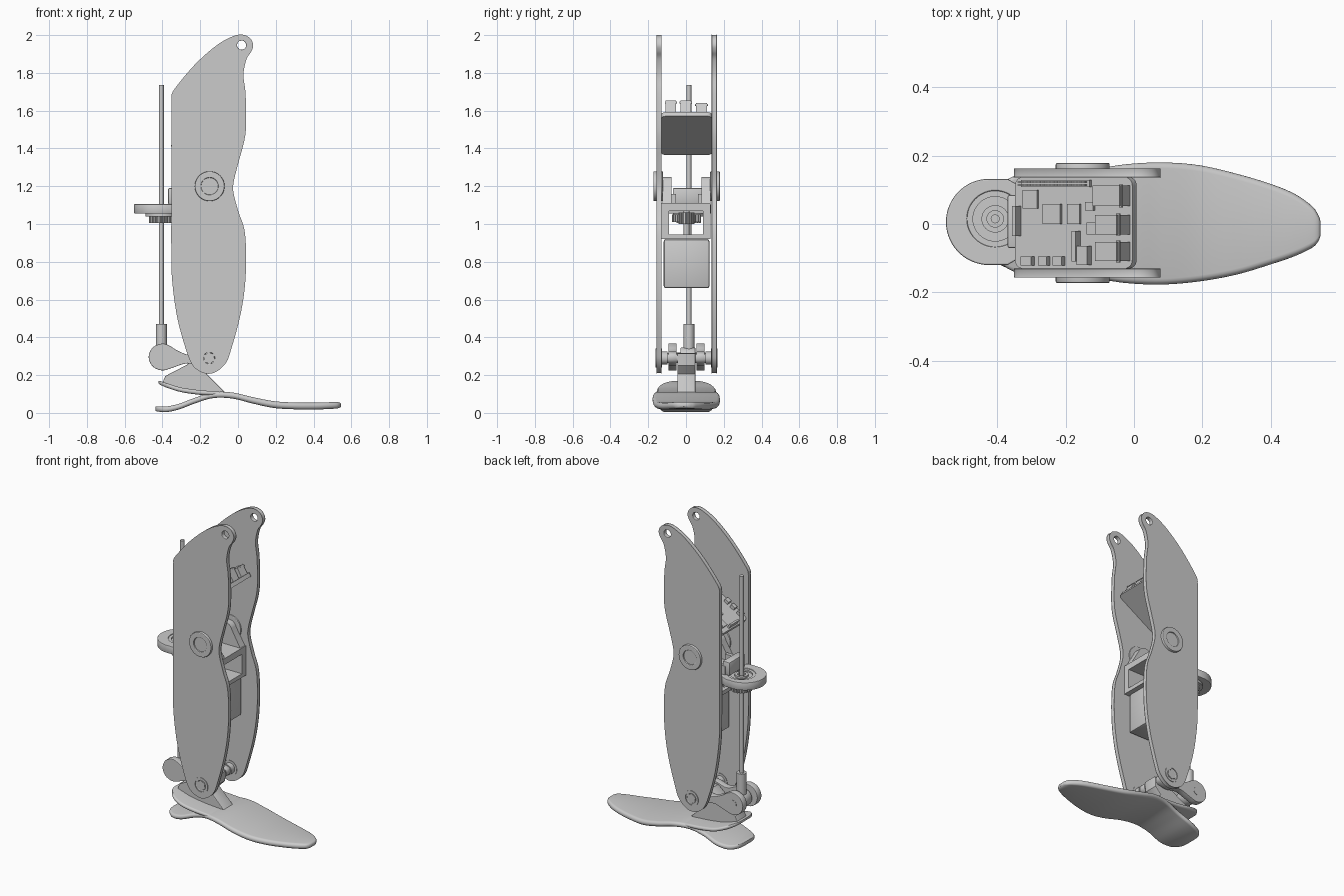
import bpy, bmesh
from math import pi, sin, cos, radians
from mathutils import Matrix, Vector

if "Cube" in bpy.data.objects:
    bpy.data.objects.remove(bpy.data.objects["Cube"])

C = 0.003          # y centre of the shin frame
RY = 0.015         # y of the lead screw


def circle(x, y, r, n=48):
    return [(x + r * cos(2 * pi * i / n), y + r * sin(2 * pi * i / n)) for i in range(n)]


def gear_loop(x, y, r, teeth):
    pts = []
    for i in range(teeth):
        for f, k in ((0, .86), (.25, .86), (.4, 1), (.75, 1)):
            a = 2 * pi * (i + f) / teeth
            pts.append((x + r * k * cos(a), y + r * k * sin(a)))
    return pts


def spline(pts, sub=5, closed=True):
    """Catmull-Rom resampling of points of any dimension."""
    n, out = len(pts), []
    get = (lambda i: Vector(pts[i % n])) if closed else (lambda i: Vector(pts[max(0, min(n - 1, i))]))
    for i in range(n if closed else n - 1):
        a, b, c, d = get(i - 1), get(i), get(i + 1), get(i + 2)
        for k in range(sub):
            t = k / sub
            out.append(.5 * (2 * b + (c - a) * t + (2 * a - 5 * b + 4 * c - d) * t * t
                             + (3 * b - a - 3 * c + d) * t ** 3))
    if not closed:
        out.append(get(n - 1))
    return out


def prism(name, loops, a, b, axis='Y', bevel=0):
    """Extrude closed 2D loops (first is outline, rest are holes) from a to b."""
    cu = bpy.data.curves.new(name, 'CURVE')
    cu.dimensions, cu.fill_mode = '2D', 'BOTH'
    cu.extrude = abs(b - a) / 2 - bevel
    cu.bevel_depth, cu.offset, cu.bevel_resolution = bevel, -bevel, 1
    for loop in loops:
        s = cu.splines.new('POLY')
        s.points.add(len(loop) - 1)
        for p, q in zip(s.points, loop):
            p.co = (q[0], q[1], 0, 1)
        s.use_cyclic_u = True
    ob = bpy.data.objects.new(name, cu)
    bpy.context.collection.objects.link(ob)
    m = (a + b) / 2
    if axis == 'Y':
        ob.matrix_world = Matrix.Translation((0, m, 0)) @ Matrix.Rotation(pi / 2, 4, 'X')
    else:
        ob.matrix_world = Matrix.Translation((0, 0, m))
    bpy.ops.object.select_all(action='DESELECT')
    ob.select_set(True)
    bpy.context.view_layer.objects.active = ob
    bpy.ops.object.convert(target='MESH')
    return bpy.context.view_layer.objects.active


def box(name, x0, x1, y0, y1, z0, z1, bevel=0, tf=None):
    me = bpy.data.meshes.new(name)
    bm = bmesh.new()
    bmesh.ops.create_cube(bm, size=1)
    for v in bm.verts:
        v.co = ((x0 + x1) / 2 + v.co.x * (x1 - x0), (y0 + y1) / 2 + v.co.y * (y1 - y0),
                (z0 + z1) / 2 + v.co.z * (z1 - z0))
    if bevel:
        bmesh.ops.bevel(bm, geom=bm.edges[:], offset=bevel, segments=2, affect='EDGES', profile=.5)
    bm.to_mesh(me)
    bm.free()
    ob = bpy.data.objects.new(name, me)
    bpy.context.collection.objects.link(ob)
    if tf:
        ob.matrix_world = tf
    return ob


def blade(name, keys):
    """Loft rounded strip sections; keys are (x, z, thickness, y_min, y_max)."""
    bm, rings = bmesh.new(), []
    for x, z, t, y0, y1 in spline(keys, 6, False):
        e = min(t / 2, (y1 - y0) / 2)
        ring = []
        for c, a0 in ((y1 - e, -pi / 2), (y0 + e, pi / 2)):
            for k in range(9):
                a = a0 + pi * k / 8
                ring.append(bm.verts.new((x, c + e * cos(a), z + t / 2 * sin(a))))
        rings.append(ring)
    for r, s in zip(rings, rings[1:]):
        for i in range(len(r)):
            j = (i + 1) % len(r)
            bm.faces.new((r[i], r[j], s[j], s[i]))
    bm.faces.new(rings[0])
    bm.faces.new(rings[-1])
    bmesh.ops.recalc_face_normals(bm, faces=bm.faces[:])
    me = bpy.data.meshes.new(name)
    bm.to_mesh(me)
    bm.free()
    bpy.context.collection.objects.link(bpy.data.objects.new(name, me))


# Shin side plates, bearings, ankle hubs
outline = spline([(-.35, 1.67), (-.333, 1.714), (-.228, 1.84), (-.12, 1.937), (-.042, 1.984), (.015, 2.0),
                  (.058, 1.985), (.077, 1.95), (.068, 1.915), (.042, 1.873), (.026, 1.79), (.037, 1.69),
                  (.04, 1.53), (.03, 1.44), (0, 1.328), (-.026, 1.222), (-.026, 1.16), (0, 1.063),
                  (.032, .963), (.04, .815), (.032, .656), (.005, .497), (-.042, .328), (-.064, .27),
                  (-.106, .227), (-.153, .21), (-.2, .222), (-.238, .254), (-.27, .328), (-.317, .497),
                  (-.344, .683), (-.35, .84), (-.35, 1.2), (-.35, 1.63)])
for side, s in (('right', -1), ('left', 1)):
    def ys(a, b):
        return sorted((C + s * a, C + s * b))
    prism(side + '_shin_plate', [outline, circle(.019, 1.947, .024), circle(-.15, 1.2, .06),
                                 circle(-.153, .29, .03)], *ys(.133, .16), bevel=.003)
    prism(side + '_knee_bearing', [circle(-.15, 1.2, .079), circle(-.15, 1.2, .045)], *ys(.125, .176), bevel=.005)
    prism(side + '_knee_pin', [circle(-.15, 1.2, .046)], *ys(.08, .168))
    prism(side + '_ankle_ring', [circle(-.153, .29, .05), circle(-.153, .29, .04)], *ys(.13, .164))
    prism(side + '_ankle_cap', [gear_loop(-.153, .29, .032, 6)], *ys(.12, .163))
    # Lugs hanging the motor bracket from the knee
    lug = [(-.15 + .05 * cos(radians(a)), 1.2 + .05 * sin(radians(a))) for a in range(15, 170, 10)]
    prism(side + '_bracket_lug', [lug + [(-.26, 1.105), (-.04, 1.105)]], *ys(.08, .127))

# Motor bracket frame with a window, and motor
for n, y0, y1, z0, z1 in (('top', -.13, .13, 1.07, 1.11), ('bottom', -.13, .13, .92, .945),
                          ('right', -.13, -.09, .945, 1.07), ('left', .09, .13, .945, 1.07)):
    box('bracket_' + n, -.26, -.035, y0, y1, z0, z1)
box('motor', -.23, -.06, -.118, .124, .66, .92, .012)
box('bracket_back_rib', -.37, -.32, -.07, .085, 1.105, 1.19, .006)
for y in (-.065, .075):
    box('bracket_back_web', -.34, -.24, y - .012, y + .012, 1.08, 1.16)

# Gear train
prism('screw_gear', [gear_loop(-.406, RY, .065, 20)], 1.005, 1.05, 'Z')
prism('idler_gear', [gear_loop(-.268, .003, .077, 24)], 1.01, 1.05, 'Z')
prism('motor_gear', [gear_loop(-.153, .003, .042, 14)], 1.0, 1.06, 'Z')
prism('motor_shaft', [circle(-.153, .003, .015)], .91, 1.08, 'Z')

# Screw bearing holder
arc = [(-.424 + .126 * cos(radians(a)), .006 + .126 * sin(radians(a))) for a in range(90, 271, 6)]
holder = arc + [(-.37, -.12), (-.335, -.1), (-.24, -.095), (-.24, .107), (-.335, .112), (-.37, .132)]
prism('screw_holder', [holder, circle(-.406, RY, .082)], 1.055, 1.105, 'Z', .004)
prism('screw_bearing_outer', [circle(-.406, RY, .083), circle(-.406, RY, .065)], 1.04, 1.1, 'Z')
prism('screw_bearing_seal', [circle(-.406, RY, .066)], 1.045, 1.09, 'Z')
prism('screw_nut', [circle(-.406, RY, .04), circle(-.406, RY, .024)], 1.04, 1.102, 'Z')

# Lead screw and its rod end
prism('lead_screw', [circle(-.406, RY, .013, 24)], .4, 1.735, 'Z')
prism('screw_socket', [circle(-.406, RY, .029, 32)], .33, .47, 'Z')
prism('rod_end', [circle(-.402, .296, .05)], -.03, .05, bevel=.006)
prism('rod_end_pin', [circle(-.402, .296, .025, 32)], -.09, .1)

# Teardrop crank arms and ankle axle
tear = spline([(-.402, .367), (-.452, .346), (-.473, .296), (-.452, .246), (-.402, .225), (-.35, .238),
               (-.27, .262), (-.19, .25), (-.13, .27), (-.125, .31), (-.17, .325), (-.25, .305), (-.32, .33),
               (-.36, .354)], 6)
for y0 in (-.093, .055):
    prism('crank_arm', [tear], y0, y0 + .043, bevel=.003)
prism('ankle_axle', [circle(-.153, .29, .026)], C - .14, C + .14)
for s in (-1, 1):
    prism('axle_spacer', [circle(-.153, .29, .034)], *sorted((C + s * .1, C + s * .133)))

# Foot: adapter wedge, lower blade, upper heel blade
prism('foot_adapter', [[(-.4, .16), (-.385, .195), (-.27, .255), (-.2, .315), (-.12, .315), (-.125, .25),
                        (-.165, .205), (-.07, .11), (-.2, .095)]], -.045, .05, bevel=.004)
blade('foot_blade', [(-.438, .022, .022, -.05, .05), (-.425, .021, .027, -.09, .09), (-.38, .019, .03, -.125, .127),
                     (-.31, .034, .03, -.142, .145), (-.22, .068, .03, -.14, .143), (-.13, .094, .031, -.155, .157),
                     (-.03, .092, .032, -.172, .174), (.08, .066, .034, -.177, .18), (.19, .044, .036, -.168, .172),
                     (.3, .037, .036, -.148, .147), (.4, .036, .036, -.118, .117), (.47, .038, .036, -.094, .088),
                     (.52, .04, .034, -.07, .053), (.538, .041, .028, -.052, .028), (.545, .041, .016, -.035, .01)])
blade('heel_blade', [(-.42, .162, .014, -.05, .05), (-.41, .158, .02, -.085, .085), (-.37, .143, .024, -.13, .13),
                     (-.3, .122, .024, -.152, .155), (-.2, .108, .024, -.155, .158), (-.1, .103, .018, -.155, .158),
                     (-.04, .096, .01, -.15, .15)])

# Tilted controller board with its components
T = Matrix.Translation((-.335, 0, 1.365)) @ Matrix.Rotation(radians(-31), 4, 'Y')
r = .025
corners = [(cx + r * cos(radians(a)), cy + r * sin(radians(a)))
           for cx, cy, a0 in ((.375, .112, 0), (.025, .112, 90), (.025, -.105, 180), (.375, -.105, 270))
           for a in range(a0, a0 + 91, 15)]
board = prism('controller_board', [corners], 0, .025, 'Z')
board.matrix_world = T @ board.matrix_world
for n, x0, x1, y0, y1, h in (('ethernet_port', .3, .392, .052, .112, .085), ('usb_port', .318, .392, -.03, .027, .1),
                             ('usb_port', .318, .392, -.108, -.052, .1), ('processor', .1, .16, 0, .058, .035),
                             ('memory_chip', .182, .225, 0, .058, .034), ('radio_chip', .03, .08, .045, .1, .034),
                             ('pin_header', .025, .26, .108, .128, .034), ('camera_slot', .21, .224, -.11, -.02, .055),
                             ('audio_jack', .225, .26, -.12, -.065, .05), ('power_port', .03, .067, -.122, -.095, .045),
                             ('display_port', .09, .12, -.122, -.095, .045), ('display_port', .14, .17, -.122, -.095, .045),
                             ('display_slot', .008, .02, -.035, .052, .055), ('small_chip', .245, .272, .04, .065, .035),
                             ('usb_chip', .25, .3, -.03, .005, .034)):
    box(n, x0, x1, y0, y1, .02, h, tf=T)
for i in range(20):
    for y in (.112, .121):
        box('header_pin', .029 + i * .0115, .033 + i * .0115, y, y + .004, .03, .06, tf=T)
for y0, y1, h in ((-.112, -.048, .085), (-.034, .031, .085), (.048, .116, .07)):
    box('port_rim', .386, .395, y0, y1, h, h + .008, tf=T)

# Shading
bpy.ops.object.select_all(action='SELECT')
bpy.context.view_layer.objects.active = board
bpy.ops.object.shade_smooth_by_angle(angle=radians(30))
